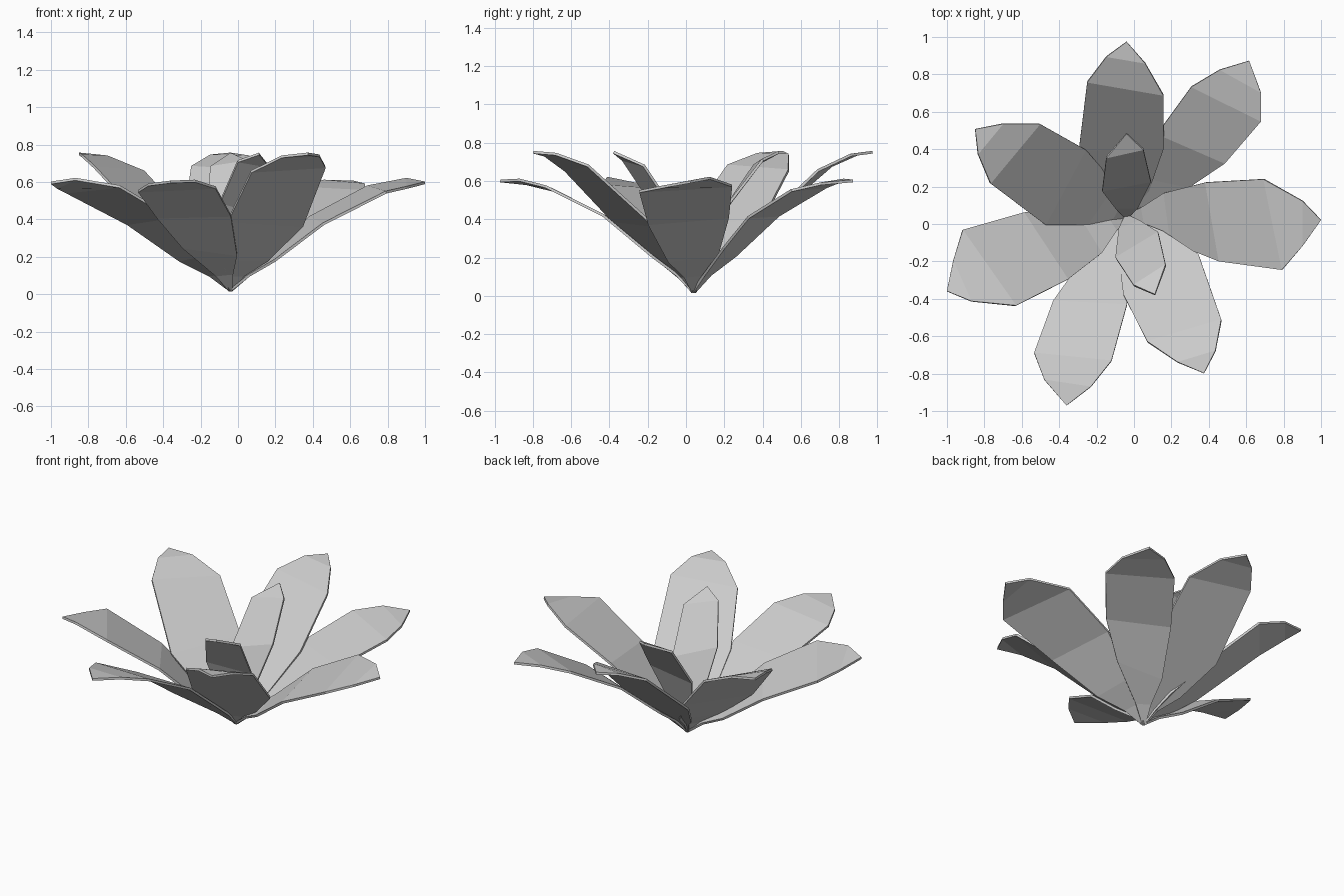
import bpy, math

BASE = (-0.04, 0.04)   # point where all petals meet

# Petal shapes: rows from root to tip, each row is the left and right edge
# as (distance out, sideways, height); the last row is the tip.
BROAD_LOW = [((0, .01, .02), (0, -.01, .02)),
             ((.08, .05, .11), (.10, -.05, .10)),
             ((.20, .13, .21), (.24, -.13, .18)),
             ((.42, .19, .41), (.50, -.23, .375)),
             ((.73, .213, .575), (.837, -.27, .545)),
             ((.94, .10, .615), (.945, -.14, .57)),
             ((1.04, 0, .595),)]
SLIM_LOW = [((0, .01, .02), (0, -.01, .02)),
            ((.08, .04, .11), (.10, -.05, .10)),
            ((.20, .10, .21), (.33, -.165, .25)),
            ((.45, .145, .42), (.55, -.237, .41)),
            ((.76, .157, .57), (.845, -.25, .55)),
            ((.925, .094, .605), (.965, -.155, .585)),
            ((1.06, 0, .60),)]
HIGH = [((0, .01, .02), (0, -.01, .02)),
        ((.06, .05, .10), (.06, -.05, .10)),
        ((.16, .14, .18), (.14, -.12, .18)),
        ((.355, .255, .365), (.37, -.20, .39)),
        ((.72, .21, .68), (.65, -.197, .655)),
        ((.855, .108, .74), (.82, -.10, .735)),
        ((.935, 0, .75),)]
INNER = [((0, .01, .03), (0, -.01, .03)),
         ((.05, .06, .17), (.05, -.06, .17)),
         ((.14, .13, .42), (.19, -.13, .49)),
         ((.316, .108, .68), (.36, -.09, .71)),
         ((.445, 0, .75),)]


def petal_mesh(name, rows):
    verts, faces = [], []
    for left, right in rows[:-1]:
        verts += [left, right]
    for i in range(len(rows) - 2):
        a = 2 * i
        faces.append((a, a + 1, a + 3, a + 2))
    n = len(verts)
    verts.append(rows[-1][0])
    faces.append((n - 2, n - 1, n))
    me = bpy.data.meshes.new(name)
    me.from_pydata(verts, [], faces)
    return me


def ring(name, rows, angles):
    me = petal_mesh(name, rows)
    for a in angles:
        ob = bpy.data.objects.new(name, me)
        ob.location = (*BASE, 0)
        ob.rotation_euler.z = math.radians(a)
        bpy.context.collection.objects.link(ob)
        # thin petal thickness
        mod = ob.modifiers.new("thickness", 'SOLIDIFY')
        mod.thickness = 0.014
        mod.offset = 0


# Outer low petals, outer raised petals, and the two upright inner petals
ring("broad_low_petal", BROAD_LOW, (-1, 202.6))
ring("slim_low_petal", SLIM_LOW, (51.8, -107.6))
ring("raised_petal", HIGH, (90, 150, -63.7))
ring("inner_petal", INNER, (90, -70))
